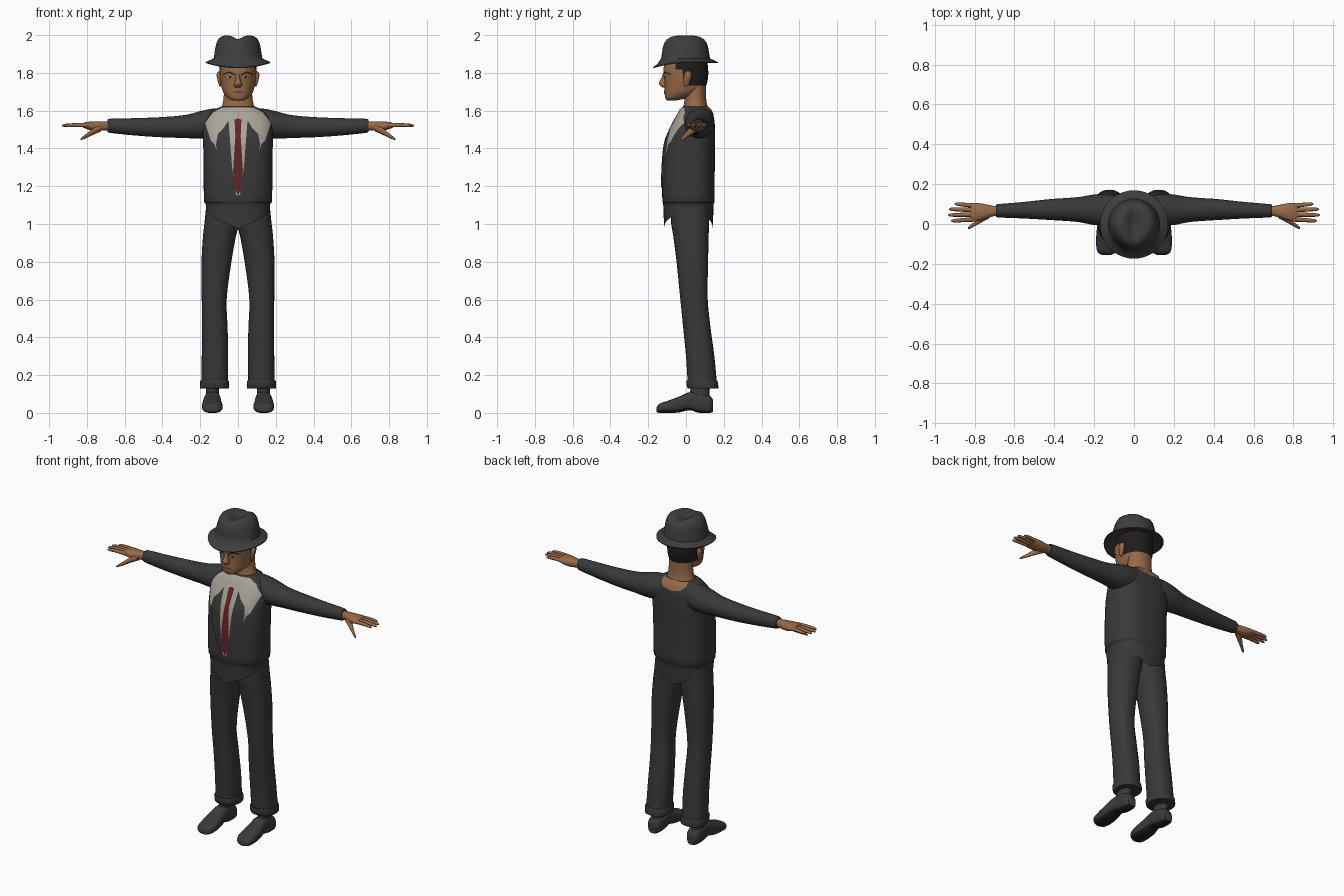
import bpy, bmesh, math
from mathutils import Vector
from mathutils.bvhtree import BVHTree

if "Cube" in bpy.data.objects:
    bpy.data.objects.remove(bpy.data.objects["Cube"])


def material(name, *rgb):
    m = bpy.data.materials.new(name)
    m.use_nodes = True
    m.diffuse_color = (*rgb, 1)
    bsdf = m.node_tree.nodes["Principled BSDF"]
    bsdf.inputs["Base Color"].default_value = (*rgb, 1)
    bsdf.inputs["Roughness"].default_value = 0.8
    return m


SUIT = material("charcoal_cloth", .04, .04, .041)
HAT = material("grey_felt", .047, .047, .048)
SHOE = material("shoe_leather", .042, .042, .043)
SOLE = material("black_sole", .015, .015, .015)
SKIN = material("tan_skin", .31, .145, .065)
HAIR = material("black_hair", .014, .012, .011)
SHIRT = material("cream_shirt", .40, .37, .31)
TIE = material("dark_red_tie", .12, .018, .02)
EYE = material("eye_white", .4, .37, .33)
LIPS = material("brown_lips", .17, .065, .04)


def smooth_rings(rings, k):
    """Cubic interpolation of the ring extents along their first value."""
    def slope(i, j):
        a, b = rings[max(i - 1, 0)], rings[min(i + 1, len(rings) - 1)]
        return (b[j] - a[j]) / (b[0] - a[0])
    out = []
    for i in range(len(rings) - 1):
        a, b = rings[i], rings[i + 1]
        h = b[0] - a[0]
        for s in range(k):
            t = s / k
            row = [a[0] + h * t]
            for j in range(1, 5):
                row.append(a[j] * (1 + 2 * t) * (1 - t) ** 2 + b[j] * t * t * (3 - 2 * t)
                           + h * slope(i, j) * t * (1 - t) ** 2 - h * slope(i + 1, j) * t * t * (1 - t))
            out.append(row)
    return out + [rings[-1]]


def finish(bm, name, mats, mirror):
    me = bpy.data.meshes.new(name)
    bm.to_mesh(me)
    bm.free()
    ob = bpy.data.objects.new(name, me)
    bpy.context.collection.objects.link(ob)
    for m in mats:
        me.materials.append(m)
    if mirror:
        ob.modifiers.new("mirror", 'MIRROR').use_mirror_merge = False
    bpy.ops.object.select_all(action='DESELECT')
    ob.select_set(True)
    bpy.context.view_layer.objects.active = ob
    bpy.ops.object.shade_smooth_by_angle(angle=math.radians(50))
    return ob


def loft(name, axis, rings, mats, mirror=False, k=4, n=32, power=2.0, warp=None, rule=None, caps=(1, 1)):
    """Rings are (position on axis, low and high of the two other axes)."""
    bm = bmesh.new()
    other = {"x": (0, 1, 2), "y": (1, 0, 2), "z": (2, 0, 1)}[axis]
    loops = []
    for t, a0, a1, b0, b1 in (smooth_rings(rings, k) if k > 1 else rings):
        loop = []
        for i in range(n):
            c, s = math.cos(math.tau * i / n), math.sin(math.tau * i / n)
            co = Vector()
            co[other[0]] = t
            co[other[1]] = (a0 + a1) / 2 + (a1 - a0) / 2 * math.copysign(abs(c) ** (2 / power), c)
            co[other[2]] = (b0 + b1) / 2 + (b1 - b0) / 2 * math.copysign(abs(s) ** (2 / power), s)
            loop.append(bm.verts.new(warp(co) if warp else co))
        loops.append(loop)
    for p, q in zip(loops, loops[1:]):
        for i in range(n):
            j = (i + 1) % n
            bm.faces.new((p[i], p[j], q[j], q[i]))
    for end, on in zip((loops[0], loops[-1]), caps):
        if on:
            bm.faces.new(end)
    bmesh.ops.recalc_face_normals(bm, faces=bm.faces)
    if rule:
        for f in bm.faces:
            f.material_index = int(rule(f.calc_center_median(), f.normal))
    return finish(bm, name, mats, mirror)


def plate(name, outline, mat, targets, lift, front=True, step=.012):
    """A thin half outline in x and z, laid on the target surfaces and mirrored."""
    bm = bmesh.new()
    bm.faces.new([bm.verts.new((x, 0, z)) for x, z in outline])
    bmesh.ops.triangulate(bm, faces=bm.faces)
    for axis in (0, 2):
        values = [p[axis // 2] for p in outline]
        no = Vector((axis == 0, 0, axis == 2))
        for i in range(1, int((max(values) - min(values)) / step) + 1):
            bmesh.ops.bisect_plane(bm, geom=bm.verts[:] + bm.edges[:] + bm.faces[:], dist=1e-5,
                                   plane_co=no * (min(values) + i * step), plane_no=no)
    sign = 1 if front else -1
    for v in bm.verts:
        hits = [t.ray_cast(Vector((v.co.x, -sign, v.co.z)), Vector((0, sign, 0))) for t in targets]
        hits = [h for h in hits if h[0]]
        if hits:
            loc, normal = min(hits, key=lambda h: h[3])[:2]
            if normal.y * sign > 0:
                normal = -normal
            v.co = loc + normal * lift
    bmesh.ops.recalc_face_normals(bm, faces=bm.faces)
    bm.faces.ensure_lookup_table()
    if sum(f.normal.y for f in bm.faces) * sign > 0:
        bmesh.ops.reverse_faces(bm, faces=bm.faces)
    return finish(bm, name, [mat], True)


def tree(ob):
    return BVHTree.FromPolygons([v.co for v in ob.data.vertices], [p.vertices for p in ob.data.polygons])


def sym(rows):
    return [(z, -x, x, y0, y1) for z, x, y0, y1 in rows]


# Jacket body, with the hem dipping at the middle of front and back
def hem(co):
    drop = min(max((1.11 - co.z) / .05, 0), 1)
    co.z -= drop * .085 * max(0, 1 - abs(co.x) / .17) ** .8
    return co


torso = loft("jacket", "z", sym([
    (1.06, .166, -.116, .142), (1.11, .172, -.121, .147), (1.115, .179, -.125, .151),
    (1.25, .182, -.126, .152), (1.38, .183, -.119, .153), (1.45, .186, -.106, .154),
    (1.52, .186, -.075, .153), (1.57, .165, -.05, .146), (1.605, .125, -.03, .13),
    (1.622, .09, -.014, .113)]), [SUIT], n=56, power=2.5, warp=hem, caps=(0, 1))

# Sleeves
arms = loft("sleeves", "x", [
    (.06, .01, .14, 1.47, 1.615), (.14, -.005, .15, 1.455, 1.61), (.2, -.005, .148, 1.452, 1.597),
    (.28, .01, .135, 1.455, 1.577), (.42, .02, .125, 1.46, 1.565), (.56, .028, .11, 1.47, 1.56),
    (.68, .033, .1, 1.483, 1.557), (.692, .036, .097, 1.487, 1.553)], [SUIT], mirror=True)

# Hands: palm, four fingers, thumb
loft("palms", "x", [(.675, .045, .088, 1.497, 1.543), (.71, .038, .092, 1.495, 1.543),
                    (.76, .022, .102, 1.492, 1.543), (.80, .014, .106, 1.503, 1.54),
                    (.82, .022, .1, 1.51, 1.535)], [SKIN], mirror=True, n=20, power=2.4)
for name, y, tip_x, tip_y in (("index", .024, .918, .016), ("middle", .048, .933, .045),
                              ("ring", .07, .928, .074), ("little", .092, .9, .1)):
    loft(name + "_fingers", "x", [
        (x, cy - r, cy + r, cz - r, cz + r) for x, cy, cz, r in (
            (.79, y, 1.522, .012), ((.79 + tip_x) / 2, (y + tip_y) / 2, 1.524, .0105),
            (tip_x - .012, tip_y, 1.522, .008), (tip_x, tip_y, 1.52, .003))],
        [SKIN], mirror=True, n=10, k=3)
loft("thumbs", "x", [(.725, .03, .07, 1.49, 1.53), (.765, .008, .044, 1.473, 1.508),
                     (.80, -.011, .012, 1.456, 1.48), (.825, -.025, -.008, 1.446, 1.46),
                     (.833, -.024, -.016, 1.445, 1.451)], [SKIN], mirror=True, n=12, k=3)

# Trousers and turned-up cuffs
loft("trousers", "z", [
    (.14, .055, .195, .01, .165), (.3, .052, .192, 0, .15), (.45, .055, .19, -.015, .13),
    (.6, .06, .192, -.03, .115), (.8, .035, .193, -.05, .117), (.94, .01, .185, -.068, .12),
    (1.0, -.005, .178, -.078, .122), (1.13, -.005, .165, -.085, .122)],
    [SUIT], mirror=True, power=2.3)
loft("trouser_cuffs", "z", [(.128, .05, .199, .012, .171), (.134, .047, .201, .007, .172),
                            (.165, .047, .201, .001, .168), (.172, .051, .198, .004, .165)],
     [SUIT], mirror=True, k=2, power=2.3)

# Ankles and shoes
loft("ankles", "z", [(.07, .098, .172, .015, .13), (.1, .1, .17, .02, .125), (.18, .1, .168, .03, .13)],
     [SUIT], mirror=True, n=20)
loft("shoes", "y", [
    (-.156, .115, .16, .004, .03), (-.142, .093, .182, 0, .048), (-.1, .082, .19, 0, .063),
    (-.04, .086, .188, .002, .085), (.02, .092, .18, .014, .11), (.065, .092, .178, .001, .108),
    (.125, .095, .175, 0, .092), (.143, .108, .162, .005, .07)],
    [SHOE, SOLE], mirror=True, power=2.7, rule=lambda c, n: n.z < -.6)

# Neck and head, with the hair as painted faces
loft("neck", "z", sym([(1.56, .1, -.015, .128), (1.61, .089, -.014, .117), (1.66, .077, -.008, .107),
                       (1.75, .074, 0, .105)]), [SKIN])


def is_hair(c, n):
    return (c.y > .012 and c.z > 1.735) or (c.y > -.02 and c.z > 1.775) or (c.y > -.055 and c.z > 1.815)


head = loft("head", "z", sym([
    (1.654, .026, -.1, -.05), (1.664, .05, -.109, -.005), (1.69, .074, -.113, .065),
    (1.72, .086, -.113, .1), (1.76, .094, -.114, .114), (1.80, .097, -.12, .118),
    (1.85, .098, -.115, .114), (1.91, .085, -.1, .1)]), [SKIN, HAIR], n=56, k=6, power=2.2, rule=is_hair)
loft("nose", "z", sym([(1.722, .012, -.122, -.1), (1.73, .021, -.134, -.1), (1.745, .019, -.144, -.1),
                       (1.77, .011, -.132, -.1), (1.797, .01, -.121, -.1)]), [SKIN], n=16)
loft("ears", "z", [(1.727, .09, .097, -.006, .008), (1.745, .088, .104, -.012, .018),
                   (1.785, .088, .113, -.012, .03), (1.803, .09, .109, -.004, .026),
                   (1.81, .092, .1, .005, .018)], [SKIN], mirror=True, n=14)

# Face details
skull = [tree(head)]
plate("eyebrows", [(.014, 1.794), (.045, 1.808), (.078, 1.796), (.076, 1.79), (.045, 1.8), (.015, 1.787)],
      HAIR, skull, .003)
plate("eyes", [(.022, 1.778), (.038, 1.786), (.058, 1.779), (.04, 1.772)], EYE, skull, .002)
plate("irises", [(.034, 1.774), (.034, 1.785), (.046, 1.785), (.046, 1.774)], HAIR, skull, .003)
plate("lips", [(0, 1.704), (.012, 1.707), (.034, 1.7), (.015, 1.691), (0, 1.69)], LIPS, skull, .003)

# Shirt, lapels, tie and bare nape laid on the jacket
body = [tree(torso), tree(arms)]
plate("shirt_front", [(0, 1.616), (.085, 1.614), (.13, 1.588), (.172, 1.535), (.158, 1.49), (.142, 1.44),
                      (.122, 1.42), (.1, 1.35), (.02, 1.16), (0, 1.15)], SHIRT, body, .003)
plate("lapels", [(.05, 1.545), (.075, 1.505), (.105, 1.475), (.114, 1.42), (.106, 1.35), (.06, 1.235),
                 (.015, 1.14), (.011, 1.17), (.03, 1.29), (.042, 1.42)], SUIT, body, .006)
plate("tie", [(0, 1.557), (.018, 1.55), (.011, 1.51), (.026, 1.28), (.02, 1.2), (0, 1.15)], TIE, body, .005)
plate("nape", [(0, 1.568), (.06, 1.578), (.085, 1.605), (.08, 1.62), (0, 1.62)], SKIN, body, .003, front=False)


# Hat: brim dipped in front, crown creased along the middle and pinched
def felt(co):
    x, y, z = co
    ahead = max(0, -y) / .175
    if z < 1.875:
        co.z -= .028 * ahead ** 2
    crown = max(0, z - 1.9) / .1
    co.x *= 1 - .3 * crown * ahead
    co.z -= crown ** 2 * math.exp(-(x / .032) ** 2) * (.015 + .02 * math.exp(-(y / .06) ** 2))
    return co


loft("hat", "z", sym([(z, r, -r - .003, r - .002) for z, r in (
    (1.872, .1), (1.866, .125), (1.852, .164), (1.852, .17), (1.857, .171), (1.867, .15), (1.876, .129),
    (1.9, .125), (1.94, .119), (1.965, .112), (1.983, .101), (1.994, .085), (1.999, .068), (2.001, .045),
    (2.001, .025), (2.001, .008))]), [HAT], k=1, n=64, warp=felt)
